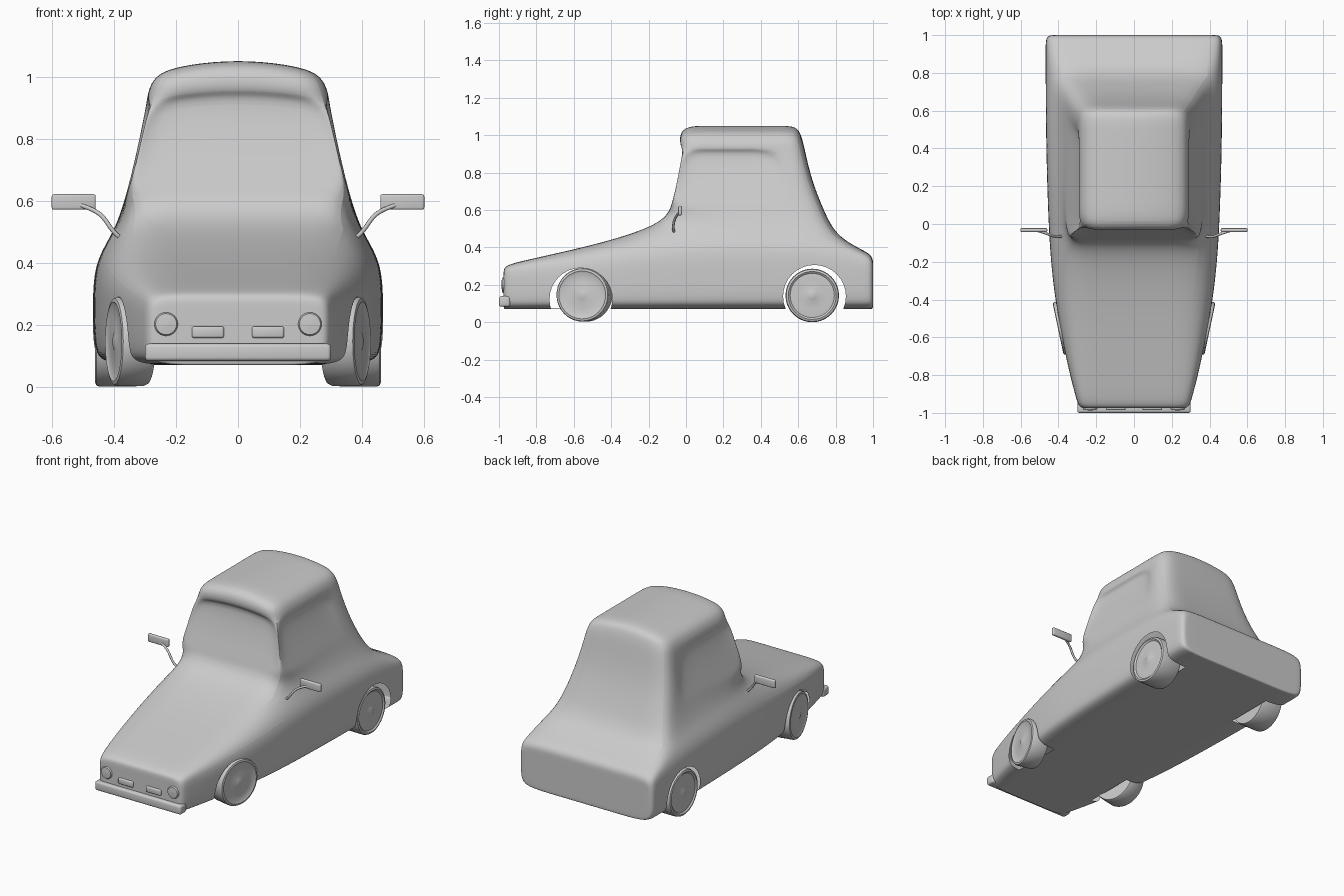
import bpy, bmesh, math
from mathutils import Vector, Matrix

if "Cube" in bpy.data.objects:
    bpy.data.objects.remove(bpy.data.objects["Cube"])


def finish(name, bm, angle=40):
    bmesh.ops.recalc_face_normals(bm, faces=bm.faces[:])
    me = bpy.data.meshes.new(name)
    bm.to_mesh(me)
    bm.free()
    ob = bpy.data.objects.new(name, me)
    bpy.context.collection.objects.link(ob)
    smooth(ob, angle)
    return ob


def smooth(ob, angle=40):
    bpy.ops.object.select_all(action='DESELECT')
    bpy.context.view_layer.objects.active = ob
    ob.select_set(True)
    bpy.ops.object.shade_smooth_by_angle(angle=math.radians(angle))


def rounded_box(name, loc, size, bevel, rot_z=0):
    bm = bmesh.new()
    bmesh.ops.create_cube(bm, size=1, matrix=Matrix.Diagonal((*size, 1)))
    bmesh.ops.bevel(bm, geom=bm.edges[:], offset=bevel, segments=3, profile=0.5, affect='EDGES')
    bm.transform(Matrix.Translation(loc) @ Matrix.Rotation(rot_z, 4, 'Z'))
    return finish(name, bm)


def lathe(name, profile, matrix, n=40):
    """Revolve (radius, x) points around the x axis; ends are capped."""
    bm = bmesh.new()
    rings = [[bm.verts.new((x, r * math.cos(a), r * math.sin(a)))
              for a in (2 * math.pi * k / n for k in range(n))] for r, x in profile]
    for a, b in zip(rings, rings[1:]):
        for k in range(n):
            bm.faces.new((a[k], a[(k + 1) % n], b[(k + 1) % n], b[k]))
    bm.faces.new(rings[0])
    bm.faces.new(rings[-1])
    bm.transform(matrix)
    return finish(name, bm)


# Body cage: y, half width, shoulder height, half width of top, top height
sections = [
    (-.975, .27, .26, .24, .28), (-.965, .295, .275, .262, .302), (-.90, .312, .29, .28, .322),
    (-.75, .352, .315, .295, .355), (-.40, .42, .365, .33, .435), (-.14, .445, .40, .345, .525),
    (.08, .455, .405, .39, .505), (.33, .463, .405, .40, .50), (.62, .467, .40, .405, .49),
    (.80, .468, .38, .41, .465), (.93, .468, .345, .43, .392), (.985, .467, .325, .435, .365),
    (1.0, .445, .305, .415, .335)]
bm = bmesh.new()
rows = []
for y, w, sh, tw, tz in sections:
    half = [(0, .07), (.45 * w, .07), (.93 * w, .07), (w, .115), (w, (sh + .115) / 2),
            (w, sh), (tw, tz), (tw / 2, tz), (0, tz)]
    pts = half + [(-x, z) for x, z in half[7:0:-1]]
    rows.append([bm.verts.new((x, y, z)) for x, z in pts])
F, B = 5, 9                      # first and last section under the cabin
for i in range(len(rows) - 1):
    for j in range(16):
        if F <= i < B and 6 <= j < 10:
            continue
        k = (j + 1) % 16
        bm.faces.new((rows[i][j], rows[i][k], rows[i + 1][k], rows[i + 1][j]))
caps = [bm.faces.new(rows[0]), bm.faces.new(rows[-1])]

# Cabin: front y, back y, half width, height, crown
levels = [(-.085, .735, .365, .60, 0), (-.052, .668, .327, .76, .01), (-.03, .63, .296, .92, .03),
          (-.035, .615, .286, .97, .035), (.0, .59, .252, 1.02, .033)]
border = ([(F, c) for c in range(5)] + [(i, 4) for i in range(F + 1, B + 1)]
          + [(B, c) for c in (3, 2, 1, 0)] + [(i, 0) for i in range(B - 1, F, -1)])
y0, y1 = sections[F][0], sections[B][0]


def cabin_vert(level, i, c):
    ya, yb, w, z, crown = level
    f = 1 - c / 2
    t = (sections[i][0] - y0) / (y1 - y0)
    return bm.verts.new((f * w, ya + t * (yb - ya), z + crown * (1 - f * f)))


prev = {(i, c): rows[i][6 + c] for i, c in border}
panes = {'front': [], 'right': [], 'left': []}
for n, level in enumerate(levels):
    cur = {p: cabin_vert(level, *p) for p in border}
    for p, q in zip(border, border[1:] + border[:1]):
        f = bm.faces.new((prev[p], prev[q], cur[q], cur[p]))
        if n in (1, 2):
            if p[0] == q[0] == F:
                panes['front'].append(f)
            elif p[1] == q[1] and p[1] in (0, 4) and max(p[0], q[0]) < B:
                panes['right' if p[1] == 0 else 'left'].append(f)
    prev = cur
for i in range(F, B + 1):
    for c in range(5):
        if (i, c) not in prev:
            prev[i, c] = cabin_vert(levels[-1], i, c)
for i in range(F, B):
    for c in range(4):
        bm.faces.new((prev[i, c], prev[i, c + 1], prev[i + 1, c + 1], prev[i + 1, c]))
bmesh.ops.recalc_face_normals(bm, faces=bm.faces[:])
bmesh.ops.inset_region(bm, faces=caps, thickness=.03, use_even_offset=True)

# Window recesses: deep under the roof edge, flush at the sill
inward = {'front': Vector((0, 1, 0)), 'right': Vector((-1, 0, 0)), 'left': Vector((1, 0, 0))}
for side, faces in panes.items():
    bmesh.ops.inset_region(bm, faces=faces, thickness=.035, use_even_offset=True)
    for v in {v for f in faces for v in f.verts}:
        t = max(0, min(1, (v.co.z - .63) / .25))
        v.co += inward[side] * .035 * t + Vector((0, 0, .022 * t * t))

body = finish('car_body', bm)
sub = body.modifiers.new('smooth', 'SUBSURF')
sub.levels = sub.render_levels = 3
bpy.ops.object.modifier_apply(modifier='smooth')

# Wheel arches: cut, then open the shell
arches = [(-.562, .122, .168, .28), (.687, .138, .168, .31)]   # y, z, radius, inner x
for y, z, r, xi in arches:
    for s in (1, -1):
        cutter = lathe('arch_cutter', [(r, xi), (r, .7)],
                       Matrix.Translation((0, y, z)) @ Matrix.Diagonal((s, 1, 1, 1)), 32)
        cutter.hide_render = True
        bpy.context.view_layer.objects.active = body
        cut = body.modifiers.new('arch', 'BOOLEAN')
        cut.object, cut.operation, cut.solver = cutter, 'DIFFERENCE', 'EXACT'
        bpy.ops.object.modifier_apply(modifier='arch')
        bpy.data.objects.remove(cutter)
bm = bmesh.new()
bm.from_mesh(body.data)


def in_well(f):
    for y, z, r, xi in arches:
        d = [math.hypot(v.co.y - y, v.co.z - z) for v in f.verts]
        if all(abs(q - r) < .0025 for q in d) and abs(f.normal.x) < .1:
            return True
        if max(d) < r + .002 and all(abs(abs(v.co.x) - xi) < .0005 for v in f.verts):
            return True
    return False


bmesh.ops.delete(bm, geom=[f for f in bm.faces if in_well(f)], context='FACES')
bm.to_mesh(body.data)
bm.free()
smooth(body)

# Wheels, mirrors and lamps on both sides
tyre = [(.10, -.11), (.138, -.11), (.143, -.10), (.143, -.012), (.139, -.003), (.128, 0),
        (.118, -.006), (.08, -.004), (.035, -.006), (.02, -.001), (.005, 0)]
for s, side in ((1, 'left'), (-1, 'right')):
    flip = Matrix.Diagonal((s, 1, 1, 1))
    lathe('front_wheel_' + side, tyre, flip @ Matrix.Translation((.402, -.555, .146))
          @ Matrix.Rotation(math.radians(-12), 4, 'Z'))
    lathe('rear_wheel_' + side, [(r, x * 1.3) for r, x in tyre],
          flip @ Matrix.Translation((.461, .675, .143)))
    lathe('headlight_' + side, [(.038, .05), (.038, .006), (.034, 0), (.005, -.003)],
          Matrix.Translation((s * .232, -.984, .202)) @ Matrix.Rotation(math.pi / 2, 4, 'Z'), 24)
    rounded_box('grille_' + side, (s * .097, -.965, .176), (.104, .04, .038), .008)
    rounded_box('mirror_' + side, (s * .53, -.032, .596), (.142, .02, .05), .007)

    cu = bpy.data.curves.new('mirror_arm_' + side, 'CURVE')
    cu.dimensions, cu.bevel_depth, cu.bevel_resolution = '3D', .007, 2
    cu.use_fill_caps = True
    sp = cu.splines.new('NURBS')
    path = [(.385, -.065, .485), (.41, -.07, .505), (.43, -.065, .555), (.475, -.045, .575), (.515, -.035, .588)]
    sp.points.add(len(path) - 1)
    for p, (x, y, z) in zip(sp.points, path):
        p.co = (s * x, y, z, 1)
    sp.use_endpoint_u, sp.order_u = True, 4
    bpy.context.collection.objects.link(bpy.data.objects.new('mirror_arm_' + side, cu))

# Front bumper
rounded_box('front_bumper', (0, -.97, .111), (.6, .06, .056), .012)
